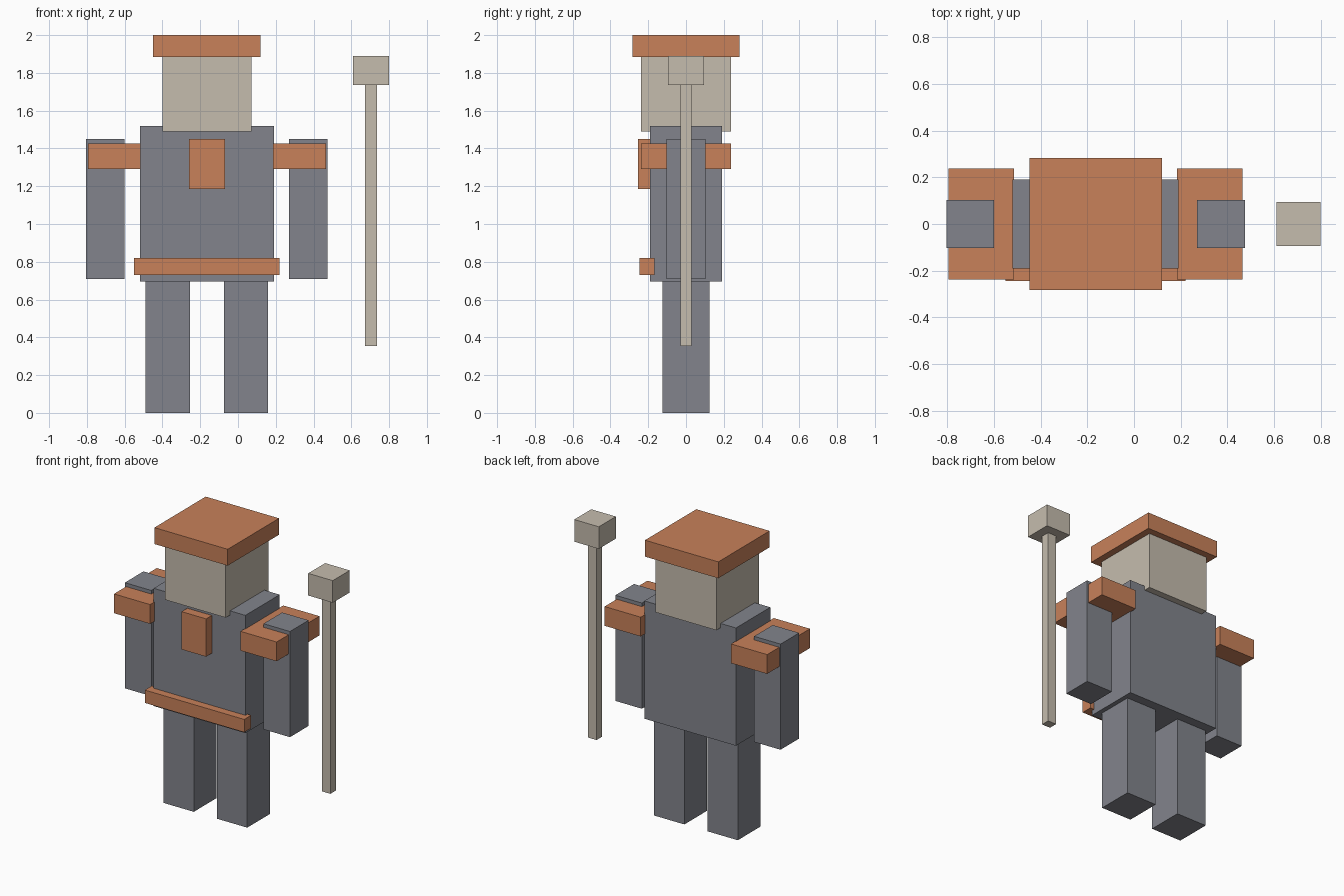
import bpy

cube = bpy.data.objects.get("Cube")
if cube:
    bpy.data.objects.remove(cube, do_unlink=True)


def make_material(name, color):
    mat = bpy.data.materials.new(name)
    mat.use_nodes = True
    mat.diffuse_color = (*color, 1)
    mat.node_tree.nodes["Principled BSDF"].inputs["Base Color"].default_value = (*color, 1)
    return mat


grey = make_material("slate_grey", (0.223, 0.231, 0.262))
orange = make_material("burnt_orange", (0.578, 0.22, 0.102))
cream = make_material("pale_stone", (0.558, 0.503, 0.423))


def box(name, mat, x, y, z):
    """Box spanning the given (low, high) range on each axis."""
    spans = (x, y, z)
    bpy.ops.mesh.primitive_cube_add(size=1, location=[(a + b) / 2 for a, b in spans])
    obj = bpy.context.object
    obj.name = obj.data.name = name
    obj.scale = [b - a for a, b in spans]
    bpy.ops.object.transform_apply(location=False, rotation=False, scale=True)
    obj.data.materials.append(mat)
    return obj


BODY_X = -0.165  # the figure stands left of centre to make room for the staff


def pair(name, mat, inner, outer, y, z):
    """Matching boxes on both sides of the body's middle plane."""
    box("left_" + name, mat, (BODY_X + inner, BODY_X + outer), y, z)
    box("right_" + name, mat, (BODY_X - outer, BODY_X - inner), y, z)


def middle(name, mat, half_width, y, z):
    """Box centred on the body's middle plane."""
    box(name, mat, (BODY_X - half_width, BODY_X + half_width), y, z)


# Body and head
middle("torso", grey, 0.355, (-0.19, 0.19), (0.695, 1.52))
middle("head", cream, 0.236, (-0.237, 0.237), (1.49, 1.885))
middle("hat", orange, 0.284, (-0.284, 0.284), (1.885, 2.0))

# Limbs
pair("leg", grey, 0.09, 0.324, (-0.125, 0.125), (0, 0.695))
pair("arm", grey, 0.435, 0.64, (-0.103, 0.103), (0.71, 1.45))

# Armour trim
pair("shoulder_pad", orange, 0.35, 0.63, (-0.237, 0.237), (1.29, 1.425))
middle("chest_plate", orange, 0.095, (-0.253, -0.185), (1.185, 1.45))
middle("belt", orange, 0.385, (-0.245, -0.168), (0.73, 0.82))

# Staff
box("staff_shaft", cream, (0.672, 0.737), (-0.03, 0.03), (0.355, 1.735))
box("staff_head", cream, (0.61, 0.8), (-0.094, 0.094), (1.735, 1.89))
